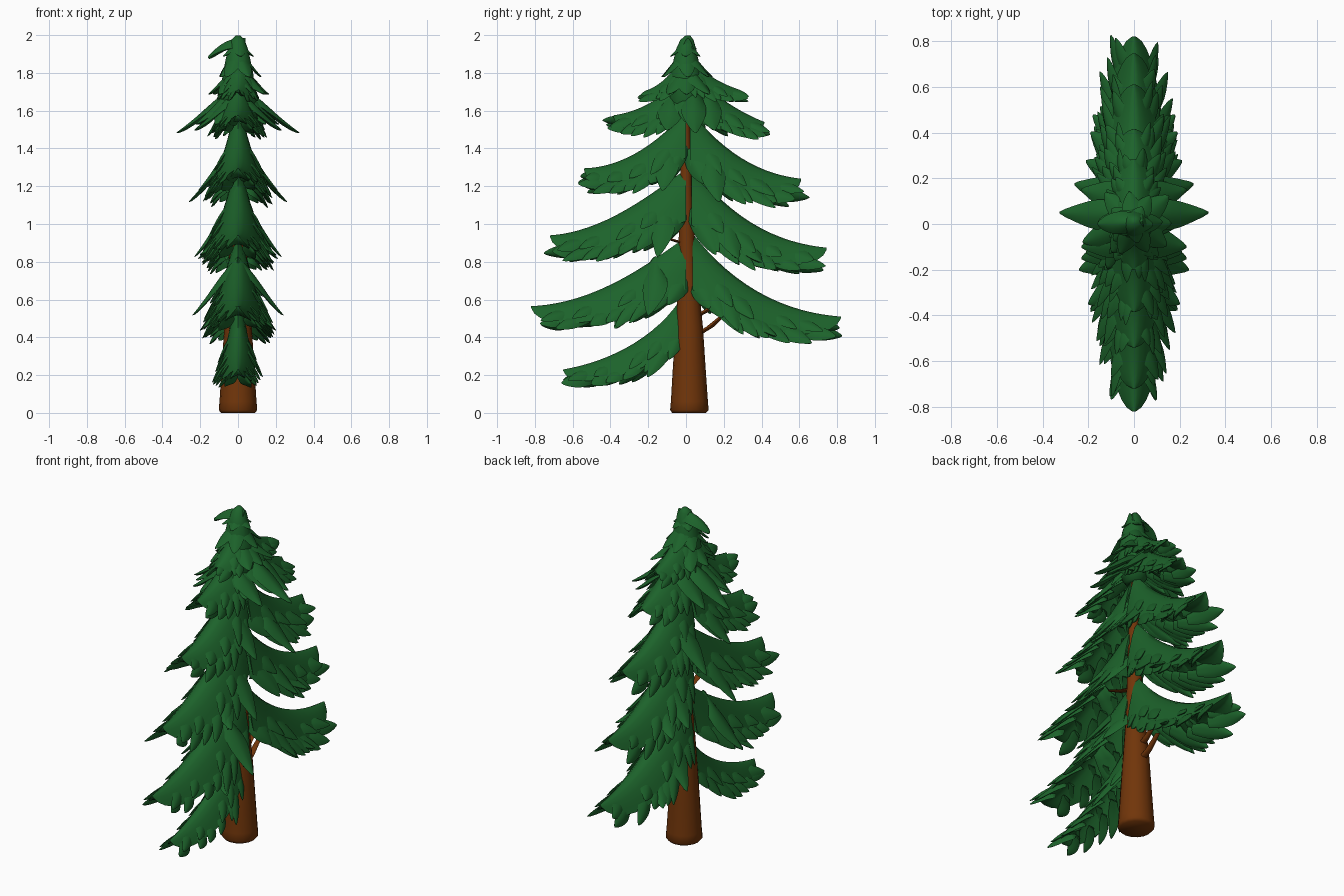
import bpy, bmesh, math, random
from mathutils import Vector

random.seed(4)
if "Cube" in bpy.data.objects:
    bpy.data.objects.remove(bpy.data.objects["Cube"], do_unlink=True)


def material(name, rgb):
    m = bpy.data.materials.new(name)
    m.use_nodes = True
    m.diffuse_color = (*rgb, 1)
    m.node_tree.nodes["Principled BSDF"].inputs["Base Color"].default_value = (*rgb, 1)
    return m


green = material("fir green", (0.012, 0.125, 0.024))
brown = material("bark brown", (0.165, 0.036, 0.003))
UP = Vector((0, 0, 1))


def finish(name, bm, mat):
    bmesh.ops.recalc_face_normals(bm, faces=bm.faces)
    mesh = bpy.data.meshes.new(name)
    bm.to_mesh(mesh)
    bm.free()
    mesh.materials.append(mat)
    ob = bpy.data.objects.new(name, mesh)
    bpy.context.collection.objects.link(ob)
    bpy.ops.object.select_all(action='DESELECT')
    ob.select_set(True)
    bpy.context.view_layer.objects.active = ob
    bpy.ops.object.shade_smooth_by_angle(angle=math.radians(60))


def skin(bm, rings):
    """Join equal closed rings into a capped tube."""
    loops = [[bm.verts.new(p) for p in ring] for ring in rings]
    n = len(loops[0])
    for a, b in zip(loops, loops[1:]):
        for i in range(n):
            j = (i + 1) % n
            bm.faces.new((a[i], a[j], b[j], b[i]))
    bm.faces.new(loops[0])
    bm.faces.new(loops[-1])


def round_tube(bm, stations, sides):
    """Stations are (centre, radius), stacked or leaning."""
    rings = []
    for c, r in stations:
        rings.append([Vector(c) + r * Vector((math.cos(a), math.sin(a), 0))
                      for a in (math.tau * i / sides for i in range(sides))])
    skin(bm, rings)


class Frond:
    """Arched leaf shell swept along a Bezier spine; a high blunt value rounds the tip."""

    def __init__(self, path, width, drop, thick, blunt=3, normal=UP):
        self.p = [Vector(v) for v in path]
        self.width, self.drop, self.thick = width, drop, thick
        self.blunt, self.normal = blunt, normal
        chord = self.p[3] - self.p[0]
        self.out = chord.cross(normal).normalized()

    def spine(self, t):
        a, b, c, d = self.p
        u = 1 - t
        return a * u**3 + b * 3 * u * u * t + c * 3 * u * t * t + d * t**3

    def point(self, t, s, under=0):
        end = max(.1, math.sqrt(max(0, 1 - t**self.blunt)))
        w = self.width * (.6 + .4 * math.sin(math.pi * t)) * end
        d = self.drop * (1 - .66 * t) * end * abs(s) ** 1.7
        low = under * self.thick * (1 - s * s) * end
        return self.spine(t) + self.out * s * w - self.normal * (d + low)

    def slopes(self, t, s):
        """Unit directions along, across and away from the shell."""
        along = (self.point(t + .02, s) - self.point(t - .02, s)).normalized()
        across = (self.point(t, s + .05) - self.point(t, s - .05)).normalized()
        return along, across, across.cross(along).normalized()

    def build(self, bm, steps):
        cross = [-1, -.75, -.5, -.25, 0, .25, .5, .75, 1]
        skin(bm, [[self.point(t, s) for s in cross] +
                  [self.point(t, s, 1) for s in cross[-2:0:-1]]
                  for t in (1 - (1 - i / steps) ** 1.5 for i in range(steps + 1))])


def bough(name, path, k, width):
    """Smooth arched shell, fringed with pointed lobes along both lower edges."""
    f = Frond(path, width, .275 * k, .07 * k, 12)
    bm = bmesh.new()
    f.build(bm, 16)
    for s, count, t0, t1, size in [(.93, 8, .06, .86, 1), (.66, 4, .25, .86, .95)]:
        n = max(3, round(count * (.4 + .6 * k)))
        for i in range(n):
            for side in (-1, 1):
                t = t0 + (t1 - t0) * (i + random.uniform(-.25, .25)) / (n - 1)
                along, across, away = f.slopes(t, s * side)
                d = along * .8 + across * side * .62 * (1.15 - .7 * t) + away * .2
                d = d.normalized() * .15 * size * (.4 + .6 * k) * random.uniform(.75, 1.35) * (1.15 - .45 * t)
                base = f.point(t, s * side)
                w = .043 * (.45 + .55 * k) * random.uniform(.85, 1.2)
                Frond((base - d * .5 - away * .02, base + away * .008, base + d * .5 + away * .006,
                       base + d), w, w * .5, w * .6, 3, away).build(bm, 7)
    finish(name, bm, green)


# trunk with a flared, rounded foot
bm = bmesh.new()
round_tube(bm, [((0, .016, 0), .09), ((0, .018, .015), .102), ((0, .018, .06), .098),
                ((0, .017, .25), .086), ((0, .017, .45), .073), ((0, .012, .7), .053),
                ((0, .004, .9), .043), ((0, 0, 1.15), .034), ((0, 0, 1.4), .024),
                ((0, 0, 1.7), .015)], 16)
finish("trunk", bm, brown)

# bare twigs holding the boughs
bm = bmesh.new()
for y0, z0, y1, z1 in [(.05, .41, .2, .52), (.03, .5, .16, .58), (-.02, .9, -.2, .97),
                       (-.03, .33, -.16, .42)]:
    round_tube(bm, [((0, y0, z0), .024), ((0, (y0 + y1) / 2, z0 * .6 + z1 * .4), .02),
                    ((0, y1, z1), .013)], 8)
finish("twigs", bm, brown)

# boughs: spine as (distance, height), scale, half width
front = [
    ([(.03, .60), (.14, .43), (.36, .28), (.65, .23)], .8, .09),
    ([(0, .93), (.15, .83), (.45, .58), (.82, .565)], 1, .125),
    ([(0, 1.29), (.16, 1.18), (.42, .96), (.72, .94)], 1, .13),
    ([(0, 1.60), (.12, 1.46), (.31, 1.30), (.54, 1.295)], .9, .12),
    ([(0, 1.82), (.10, 1.68), (.22, 1.60), (.385, 1.575)], .68, .10),
    ([(0, 1.94), (.05, 1.82), (.11, 1.75), (.20, 1.71)], .45, .075),
]
back = [
    ([(.035, .95), (.16, .79), (.40, .54), (.82, .51)], 1.08, .13),
    ([(.03, 1.29), (.16, 1.15), (.36, .91), (.745, .875)], 1.08, .13),
    ([(.02, 1.60), (.13, 1.47), (.31, 1.27), (.61, 1.24)], 1.05, .125),
    ([(0, 1.82), (.12, 1.71), (.24, 1.61), (.415, 1.54)], .72, .105),
    ([(0, 1.94), (.07, 1.80), (.17, 1.75), (.285, 1.71)], .5, .08),
]
for label, sign, group in (("front", -1, front), ("back", 1, back)):
    for i, (path, k, width) in enumerate(group):
        bough(f"{label}_bough_{i + 1}", [(0, sign * r, z) for r, z in path], k, width)

# drooping sprays at the sides of each tier: y, start height, tip height, reach
bm = bmesh.new()
for y, z0, z1, reach in [(.04, 1.74, 1.485, .325), (.12, 1.72, 1.5, .23), (-.08, 1.7, 1.5, .23),
                         (.14, 1.42, 1.12, .26), (-.10, 1.46, 1.18, .21), (.22, 1.08, .82, .21),
                         (-.12, 1.16, .83, .23), (.22, .75, .44, .20), (-.16, .83, .52, .24),
                         (-.30, .69, .45, .19), (.38, .6, .41, .18), (-.28, 1.05, .84, .20),
                         (.32, .99, .8, .19)]:
    for sx in (-1, 1):
        root, tip = Vector((0, y, z0)), Vector((sx * reach, y * 1.25, z1))
        mid = Vector((sx * reach * .5, y, (z0 + z1) / 2))
        Frond((root, mid + UP * .03, mid - UP * .01, tip), .07, .05, .045, 3).build(bm, 8)
finish("side_sprays", bm, green)

# crown core and rings of pointed lobes
bm = bmesh.new()
round_tube(bm, [((0, 0, 1.56), .05), ((0, 0, 1.64), .10), ((0, 0, 1.8), .08),
                ((0, 0, 1.92), .055), ((0, .005, 1.975), .035), ((0, .01, 1.998), .012)], 12)
for z0, z1, reach, count, width in [(1.98, 1.89, .09, 5, .035), (1.94, 1.78, .135, 7, .045),
                                    (1.86, 1.69, .18, 8, .055), (1.76, 1.53, .22, 9, .06)]:
    for i in range(count):
        a = math.tau * (i + random.uniform(-.25, .25)) / count
        out = Vector((math.cos(a), math.sin(a), 0)) * reach * random.uniform(.85, 1.1)
        Frond((UP * z0, out * .4 + UP * (z0 * .6 + z1 * .4), out * .65 + UP * (z0 * .3 + z1 * .7),
               out + UP * z1), width, width * .8, width * .6).build(bm, 7)
# bent leader at the very top
Frond(((.04, .01, 1.985), (-.04, .01, 1.99), (-.10, 0, 1.955), (-.16, 0, 1.885)),
      .05, .06, .045, 5).build(bm, 8)
finish("crown", bm, green)
